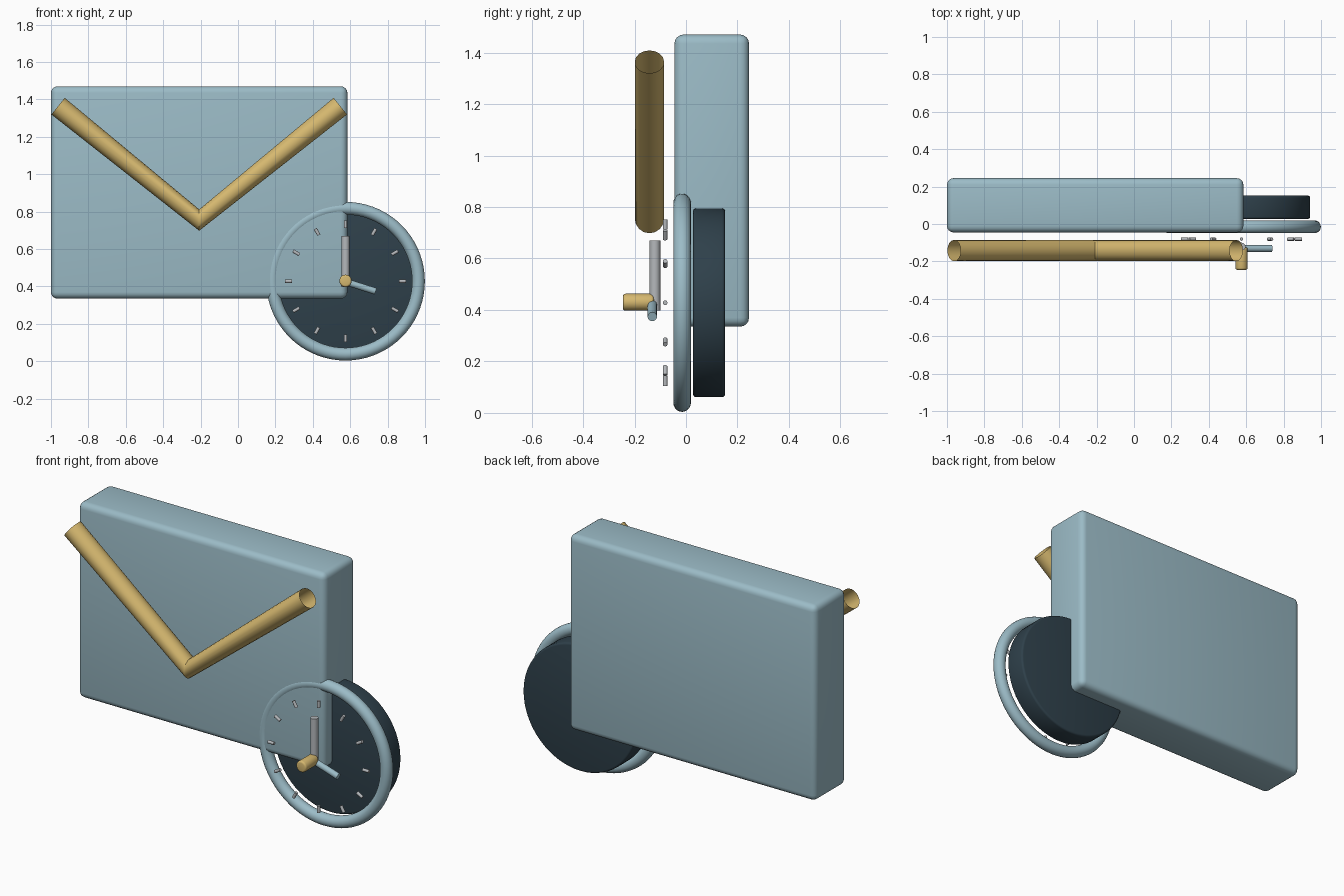
import bpy, math
from mathutils import Vector

if "Cube" in bpy.data.objects:
    bpy.data.objects.remove(bpy.data.objects["Cube"])


def material(name, rgb):
    m = bpy.data.materials.new(name)
    m.diffuse_color = (*rgb, 1)
    m.use_nodes = True
    m.node_tree.nodes["Principled BSDF"].inputs["Base Color"].default_value = m.diffuse_color
    return m


BLUE = material("pale blue", (0.33, 0.50, 0.57))
GOLD = material("gold", (0.67, 0.48, 0.16))
DARK = material("dark slate", (0.028, 0.052, 0.070))
GREY = material("light grey", (0.46, 0.48, 0.50))

CX, CZ = 0.575, 0.428  # clock centre


def finish(name, mat, bevel=0, segments=3):
    ob = bpy.context.object
    ob.name = name
    ob.data.materials.append(mat)
    if bevel:
        mod = ob.modifiers.new("rounded edges", 'BEVEL')
        mod.width, mod.segments = bevel, segments
        mod.limit_method = 'ANGLE'
        bpy.ops.object.modifier_apply(modifier=mod.name)
    bpy.ops.object.shade_smooth_by_angle(angle=math.radians(35))
    return ob


def rod(name, a, b, radius, mat, sides=24, bevel=0):
    """Capped cylinder between two points."""
    a, b = Vector(a), Vector(b)
    d = b - a
    bpy.ops.mesh.primitive_cylinder_add(
        vertices=sides, radius=radius, depth=d.length, location=(a + b) / 2,
        rotation=d.to_track_quat('Z', 'Y').to_euler())
    return finish(name, mat, bevel)


# Envelope body
bpy.ops.mesh.primitive_cube_add(size=1, location=(-0.2075, 0.1, 0.9025))
bpy.context.object.scale = (1.585, 0.29, 1.135)
bpy.ops.object.transform_apply(location=False, rotation=False, scale=True)
finish("envelope_body", BLUE, 0.035, 4)

# Envelope flap: open V-shaped tube
curve = bpy.data.curves.new("flap_path", 'CURVE')
curve.dimensions = '3D'
curve.bevel_depth = 0.057
curve.bevel_resolution = 6
spline = curve.splines.new('POLY')
spline.points.add(2)
for p, (x, z) in zip(spline.points, [(-0.962, 1.364), (-0.2075, 0.755), (0.547, 1.364)]):
    p.co = (x, -0.142, z, 1)
flap = bpy.data.objects.new("envelope_flap", curve)
bpy.context.collection.objects.link(flap)
bpy.ops.object.select_all(action='DESELECT')
flap.select_set(True)
bpy.context.view_layer.objects.active = flap
bpy.ops.object.convert(target='MESH')
finish("envelope_flap", GOLD)

# Clock face and rim
rod("clock_face", (CX, 0.027, CZ), (CX, 0.152, CZ), 0.367, DARK, 64, 0.012)
bpy.ops.mesh.primitive_torus_add(
    major_radius=0.39, minor_radius=0.034, major_segments=72, minor_segments=20,
    location=(CX, -0.015, CZ), rotation=(math.pi / 2, 0, 0))
finish("clock_rim", BLUE)

# Hour marks
for i in range(12):
    a = i * math.tau / 12
    s, c = math.sin(a), math.cos(a)
    rod(f"hour_mark_{i + 1}", (CX + 0.285 * s, -0.081, CZ + 0.285 * c),
        (CX + 0.324 * s, -0.081, CZ + 0.324 * c), 0.009, GREY, 12)

# Hands and hub
rod("minute_hand", (CX, -0.121, 0.397), (CX, -0.121, 0.67), 0.021, GREY)
rod("hour_hand", (CX, -0.131, 0.425), (0.736, -0.131, 0.374), 0.018, BLUE)
rod("clock_hub", (CX, -0.245, CZ + 0.002), (CX, -0.125, CZ + 0.002), 0.033, GOLD, 32, 0.01)
